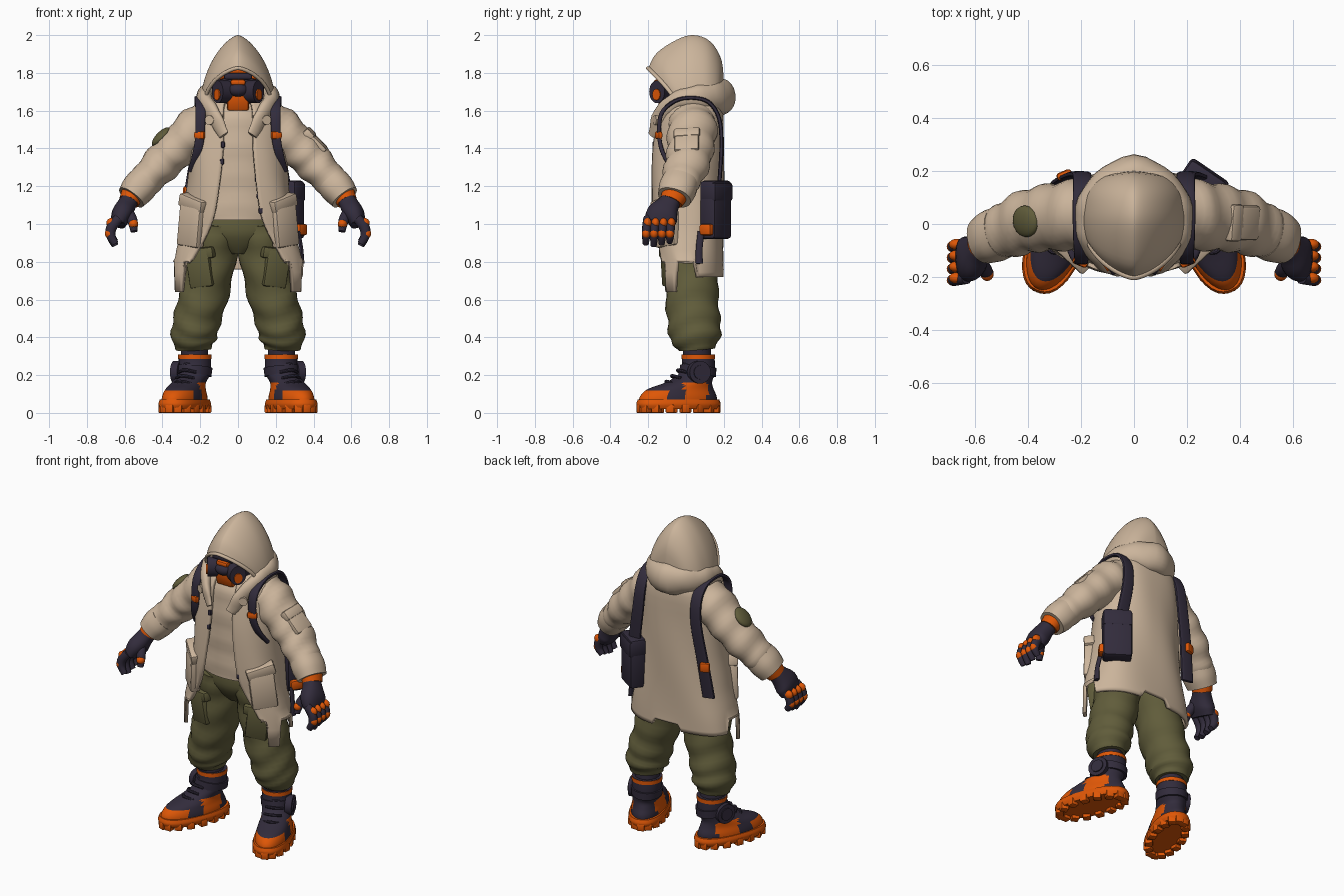
import bpy, bmesh, math
from math import sin, cos, pi, asin
from mathutils import Vector, Matrix, Euler

if "Cube" in bpy.data.objects:
    bpy.data.objects.remove(bpy.data.objects["Cube"])


def material(name, rgb):
    m = bpy.data.materials.new(name)
    m.use_nodes = True
    m.diffuse_color = (*rgb, 1)
    m.node_tree.nodes["Principled BSDF"].inputs["Base Color"].default_value = (*rgb, 1)
    return m


BEIGE = material("beige_cloth", (0.60, 0.46, 0.33))
OLIVE = material("olive_cloth", (0.118, 0.108, 0.043))
NAVY = material("dark_navy", (0.032, 0.025, 0.045))
ORANGE = material("orange", (0.74, 0.095, 0.002))
X, Y, Z = Vector((1, 0, 0)), Vector((0, 1, 0)), Vector((0, 0, 1))


def finish(bm, name, *mats):
    bmesh.ops.recalc_face_normals(bm, faces=bm.faces)
    me = bpy.data.meshes.new(name)
    bm.to_mesh(me)
    bm.free()
    for m in mats:
        me.materials.append(m)
    ob = bpy.data.objects.new(name, me)
    bpy.context.collection.objects.link(ob)
    bpy.ops.object.select_all(action="DESELECT")
    ob.select_set(True)
    bpy.context.view_layer.objects.active = ob
    bpy.ops.object.shade_smooth_by_angle(angle=0.75)
    return ob


def smooth_path(pts, n):
    """Catmull-Rom resampling of tuples of any length."""
    p = [pts[0], *pts, pts[-1]]
    out = []
    for i in range(len(pts) - 1):
        a, b, c, d = p[i:i + 4]
        for k in range(n):
            t = k / n
            out.append([(2 * B + (C - A) * t + (2 * A - 5 * B + 4 * C - D) * t * t
                         + (3 * B - A - 3 * C + D) * t ** 3) / 2
                        for A, B, C, D in zip(a, b, c, d)])
    return out + [list(pts[-1])]


def power(v, e):
    return math.copysign(abs(v) ** e, v)


def skin(bm, rows, loop):
    """Join rows of vertices with quads."""
    for a, b in zip(rows, rows[1:]):
        n = len(a)
        for j in range(n if loop else n - 1):
            k = (j + 1) % n
            bm.faces.new((a[j], a[k], b[k], b[j]))


def tube(name, mat, pts, s=1, ref=Y, flat=False, steps=4, sides=24, e=1.0, folds=0, freq=1.6):
    """Sweep an oval along (x, y, z, r1, r2) points, with optional cloth folds."""
    path = smooth_path(pts, steps)
    bm = bmesh.new()
    rows = []
    for i, (x, y, z, r1, r2) in enumerate(path):
        q, r = path[max(i - 1, 0)], path[min(i + 1, len(path) - 1)]
        t = Z if flat else (Vector(r[:3]) - Vector(q[:3])).normalized()
        u = t.cross(ref).normalized()
        v = u.cross(t)
        row = []
        for j in range(sides):
            a = 2 * pi * j / sides
            w = 1 + folds * sin(i * freq + 1.5 * sin(a) + cos(2 * a))
            c = Vector((x, y, z)) + u * power(cos(a), e) * r1 * w + v * power(sin(a), e) * r2 * w
            row.append(bm.verts.new((c.x * s, c.y, c.z)))
        rows.append(row)
    skin(bm, rows, True)
    bm.faces.new(rows[0])
    bm.faces.new(rows[-1])
    return finish(bm, name, mat)


def solid(name, mat, kind, loc, size, rot=(0, 0, 0), s=1, bevel=0.012):
    """Box, ball or disc (axis z), placed and mirrored by s."""
    bm = bmesh.new()
    if kind == "box":
        bmesh.ops.create_cube(bm, size=1)
    elif kind == "ball":
        bmesh.ops.create_uvsphere(bm, u_segments=20, v_segments=12, radius=0.5)
    else:
        bmesh.ops.create_cone(bm, cap_ends=True, segments=24, radius1=0.5, radius2=0.5, depth=1)
    bmesh.ops.scale(bm, vec=size, verts=bm.verts)
    if kind == "box":
        bmesh.ops.bevel(bm, geom=bm.edges, offset=min(bevel, min(size) * 0.4), segments=2,
                        affect="EDGES", profile=0.5)
    rot = Euler((rot[0], rot[1] * s, rot[2] * s)).to_matrix().to_4x4()
    bm.transform(Matrix.Translation((loc[0] * s, loc[1], loc[2])) @ rot)
    return finish(bm, name, mat)


# Open coat: rows of (z, half width, half depth, centre y, half opening)
coat = [(1.69, .11, .10, .04, .05), (1.65, .19, .14, .035, .07), (1.58, .235, .175, .025, .08),
        (1.4, .255, .19, .01, .08), (1.2, .27, .195, .005, .10), (1.05, .29, .195, .005, .125),
        (.95, .305, .19, .01, .165), (.82, .335, .19, .01, .24), (.72, .348, .19, .01, .26)]
rows, bm = [], bmesh.new()
levels = smooth_path(coat, 3)
for i, (z, rx, ry, cy, gap) in enumerate(levels):
    t0 = asin(min(1, gap / rx) ** (1 / .85))
    row = []
    for j in range(81):
        t = t0 + (2 * pi - 2 * t0) * j / 80
        side = min(t, 2 * pi - t)
        hem = .8 if side < .95 else .64 if side < 1.3 else .80 if side < 1.75 else .72 if side < 2.95 else .76
        h = hem if i == len(levels) - 1 else z if z > .82 else max(z, hem + .01)
        w = 1 + .015 * sin(5 * t + z * 9)
        row.append(bm.verts.new((rx * w * power(sin(t), .85), cy - ry * w * power(cos(t), .85), h)))
    rows.append(row)
skin(bm, rows, False)
ob = finish(bm, "coat", BEIGE)
mod = ob.modifiers.new("thickness", "SOLIDIFY")
mod.thickness, mod.offset = 0.02, -1

# Shirt and trouser seat
tube("shirt", BEIGE, [(0, .01, 1.02, .25, .165), (0, .01, 1.2, .24, .165), (0, .01, 1.4, .23, .165),
                      (0, .02, 1.58, .19, .155), (0, .03, 1.66, .1, .1)],
     flat=True, folds=.02, steps=5, sides=40)
tube("trouser_seat", OLIVE, [(0, .02, 1.1, .22, .14), (0, .02, .97, .24, .15), (0, .03, .9, .18, .135),
                             (0, .03, .84, .06, .09)], flat=True, sides=32)

# Hood: arches of (apex y, apex z, base y, base z, half width) from rim to back
arches = [(-.2, 1.825, -.05, 1.64, .175), (-.155, 1.905, -.03, 1.62, .19), (-.05, 1.975, .01, 1.61, .2),
          (.04, 2.0, .06, 1.6, .2), (.13, 1.965, .12, 1.6, .185), (.19, 1.86, .17, 1.6, .14),
          (.2, 1.7, .18, 1.6, .06)]
rows, bm, rim = [], bmesh.new(), []
for ay, az, by, bz, w in smooth_path(arches, 4):
    pts = []
    for j in range(33):
        a = -pi / 2 + pi * j / 32
        k = cos(a)
        pts.append((w * power(sin(a), 1.35), by + (ay - by) * k ** 1.3, bz + (az - bz) * k))
    rim = rim or pts
    rows.append([bm.verts.new(p) for p in pts])
skin(bm, rows, False)
ob = finish(bm, "hood", BEIGE)
mod = ob.modifiers.new("thickness", "SOLIDIFY")
mod.thickness, mod.offset = 0.015, -1
tube("hood_rim", BEIGE, [(*p, .01, .012) for p in rim[::2]], sides=10, steps=2)
half = [(.075, -.18, 1.47, .012, .03), (.125, -.14, 1.57, .028, .045), (.175, -.04, 1.655, .04, .05),
        (.15, .1, 1.67, .055, .075)]
tube("cowl_collar", BEIGE, half + [(0, .19, 1.67, .07, .095)]
     + [(-p[0], *p[1:]) for p in reversed(half)], ref=Z, folds=.04, steps=6)

# Masked head
solid("head", NAVY, "ball", (0, -.015, 1.735), (.28, .24, .29))
solid("brow_band", ORANGE, "box", (0, -.125, 1.812), (.15, .05, .03))
solid("visor", NAVY, "box", (0, -.135, 1.782), (.15, .05, .035))
solid("nose_guard", ORANGE, "box", (0, -.145, 1.75), (.08, .05, .03))
solid("mouth_piece", NAVY, "ball", (0, -.14, 1.71), (.11, .09, .075))
solid("chin_guard", ORANGE, "box", (0, -.112, 1.65), (.115, .07, .09), (.25, 0, 0))
for s in (1, -1):
    solid("cheek_strip", ORANGE, "box", (.085, -.105, 1.785), (.02, .04, .04), (0, .3, .6), s)
    solid("filter", NAVY, "disc", (.082, -.135, 1.70), (.10, .12, .065), (pi / 2, 0, .95), s)
    solid("filter_cap", ORANGE, "disc", (.109, -.155, 1.685), (.05, .06, .012), (pi / 2, 0, .95), s)

for s in (1, -1):
    side = "left_" if s > 0 else "right_"
    # Sleeve, cuff and wrist
    tube(side + "sleeve", BEIGE, [(.15, .035, 1.555, .10, .11), (.21, .035, 1.51, .118, .13),
                                  (.31, .025, 1.415, .108, .125), (.40, .01, 1.325, .102, .118),
                                  (.48, -.025, 1.24, .088, .105), (.54, -.05, 1.18, .078, .085)],
         s, folds=.05, steps=5, freq=1.25)
    tube(side + "cuff", BEIGE, [(.495, -.03, 1.225, .088, .098), (.53, -.045, 1.185, .09, .10),
                                (.565, -.062, 1.14, .078, .09)], s, e=.9)
    tube(side + "wrist_band", ORANGE, [(.56, -.06, 1.155, .06, .07), (.578, -.078, 1.118, .054, .062)], s)
    # Glove
    tube(side + "palm", NAVY, [(.565, -.07, 1.14, .045, .05), (.59, -.095, 1.1, .05, .06),
                               (.615, -.125, 1.05, .055, .085), (.635, -.14, 1.0, .04, .08)], s, e=.85)
    for k in range(4):
        y = -.203 + .042 * k
        reach = .885 + .01 * abs(k - 1)
        tube(side + "finger", NAVY, [(.63, y, 1.03, .026, .023), (.668, y - .005, .985, .028, .024),
                                     (.674, y - .008, .94, .025, .022), (.65, y - .01, reach, .018, .016)],
             s, sides=12)
        solid(side + "knuckle_pad", ORANGE, "ball", (.667, y, 1.005), (.06, .042, .055), s=s)
        solid(side + "finger_pad", ORANGE, "ball", (.68, y - .008, .95), (.05, .044, .055), s=s)
    tube(side + "thumb", NAVY, [(.59, -.13, 1.07, .03, .03), (.56, -.175, 1.02, .028, .025),
                                (.55, -.195, .96, .018, .018)], s, sides=12)
    solid(side + "thumb_pad", ORANGE, "ball", (.553, -.187, 1.0), (.05, .055, .05), s=s)
    # Trouser leg and cargo pocket
    tube(side + "trouser_leg", OLIVE, [(.12, .02, 1.0, .13, .15), (.135, .03, .85, .13, .145),
                                       (.175, .03, .65, .13, .14), (.215, .04, .5, .125, .14),
                                       (.235, .05, .4, .12, .135), (.235, .055, .335, .09, .095)],
         s, folds=.045, steps=5, freq=1.3)
    solid(side + "cargo_pocket", OLIVE, "box", (.2, -.085, .765), (.13, .06, .2), (.1, .12, .35), s)
    solid(side + "cargo_flap", OLIVE, "box", (.19, -.095, .845), (.14, .06, .06), (.1, .12, .35), s)
    # Coat pockets and chest ring
    solid(side + "coat_pocket", BEIGE, "box", (.245, -.1, .99), (.15, .06, .22), (0, -.12, .75), s)
    solid(side + "coat_flap", BEIGE, "box", (.235, -.108, 1.11), (.17, .065, .07), (.1, -.3, .75), s)
    solid(side + "chest_ring", BEIGE, "disc", (.15, -.16, 1.55), (.05, .05, .015), (pi / 2, 0, .4), s)
    # Harness strap
    strap = [(.245, -.06, 1.28), (.222, -.115, 1.36), (.203, -.14, 1.45), (.198, -.132, 1.58), (.2, -.06, 1.65),
             (.2, .03, 1.668), (.197, .12, 1.645), (.195, .175, 1.56), (.205, .188, 1.42), (.24, .175, 1.2),
             (.27, .155, .97)]
    tube(side + "harness_strap", NAVY, [(*p, .011, .02 + .0022 * i) for i, p in enumerate(strap)],
         s, ref=X, e=.6, sides=16)
    solid(side + "strap_buckle", ORANGE, "box", (.203, -.145, 1.47), (.06, .025, .04), (0, 0, .4), s)

    # Boot, built around the ankle then turned outward
    place = Matrix.Translation((.243 * s, .06, 0)) @ Matrix.Rotation(.37 * s, 4, "Z")
    boot = [tube(side + "boot", NAVY, [(0, -.11, .04, .1, .218), (0, -.108, .085, .099, .215),
                                       (0, -.095, .125, .09, .185), (0, -.05, .16, .084, .13),
                                       (-.01, -.005, .2, .084, .098), (-.012, .01, .25, .086, .088),
                                       (-.012, .01, .31, .086, .086)], s, flat=True, sides=40, steps=5),
            tube(side + "sole", ORANGE, [(0, -.107, .02, .102, .223), (0, -.107, .045, .11, .233),
                                         (0, -.107, .07, .104, .225)], flat=True, sides=32, e=.85),
            tube(side + "sock", NAVY, [(-.012, .005, .29, .072, .075), (-.012, .0, .37, .072, .075)], s),
            tube(side + "ankle_collar", ORANGE, [(-.012, .01, .285, .089, .089), (-.012, .01, .308, .089, .089)], s),
            tube(side + "ankle_strap", NAVY, [(-.01, .005, .2, .09, .1), (-.012, .01, .245, .094, .097)], s),
            solid(side + "ankle_knob", NAVY, "disc", (.075, -.02, .215), (.12, .12, .04), (0, pi / 2, 0), s),
            solid(side + "knob_cap", NAVY, "disc", (.092, -.02, .215), (.075, .075, .02), (0, pi / 2, 0), s)]
    # Orange toe cap and side panels on the boot upper
    upper = boot[0].data
    upper.materials.append(ORANGE)
    for f in upper.polygons:
        c = f.center
        toe = c.y < -.2 and c.z < .115
        panel = -.11 < c.y < .03 and c.z < .16 and abs(c.x) > .05
        f.material_index = int(toe or panel)
    for k in range(16):
        a = 2 * pi * k / 16
        boot.append(solid(side + "sole_lug", ORANGE, "box", (.09 * sin(a), -.107 - .21 * cos(a), .022),
                          (.045, .045, .044), (0, 0, a), bevel=.006))
    for k in range(4):
        z, y = .155 + .03 * k, -.165 + .033 * k
        boot.append(tube(side + "lace", NAVY, [(-.055, y + .02, z, .008, .008), (0, y - .012, z + .012, .009, .009),
                                               (.045, y + .02, z, .008, .008)], s, ref=Z, sides=8))
    for ob in boot:
        ob.matrix_world = place

# Sleeve badge and sleeve pocket
solid("sleeve_badge", OLIVE, "ball", (-.408, .01, 1.462), (.13, .12, .05), (.1, -.8, 0))
solid("sleeve_pocket", BEIGE, "box", (.41, .005, 1.43), (.14, .13, .05), (.1, .8, 0))
solid("sleeve_pocket_flap", BEIGE, "box", (.375, .005, 1.475), (.06, .14, .05), (.1, .8, 0))
for x, z in ((-.085, 1.5), (-.08, 1.42), (-.085, 1.33), (.1, 1.24), (.11, 1.15), (.12, 1.07)):
    solid("coat_toggle", NAVY, "box", (x, -.168, z), (.022, .02, .035))

# Shoulder bag on the left hip with its hanging strap
solid("bag", NAVY, "box", (.26, .158, 1.075), (.17, .10, .31), (0, 0, -.6), bevel=.02)
solid("bag_flap", NAVY, "box", (.262, .161, 1.17), (.172, .102, .1), (0, 0, -.6), bevel=.015)
solid("bag_tag", ORANGE, "box", (.325, .115, .97), (.06, .075, .06), (0, 0, -.6))
tube("hanging_strap", NAVY, [(.32, .08, .96, .01, .018), (.335, .07, .87, .01, .018),
                             (.34, .07, .79, .012, .02)], ref=Y, sides=12)
solid("strap_clip", ORANGE, "box", (-.262, .185, 1.17), (.06, .03, .06), (0, 0, .4))
